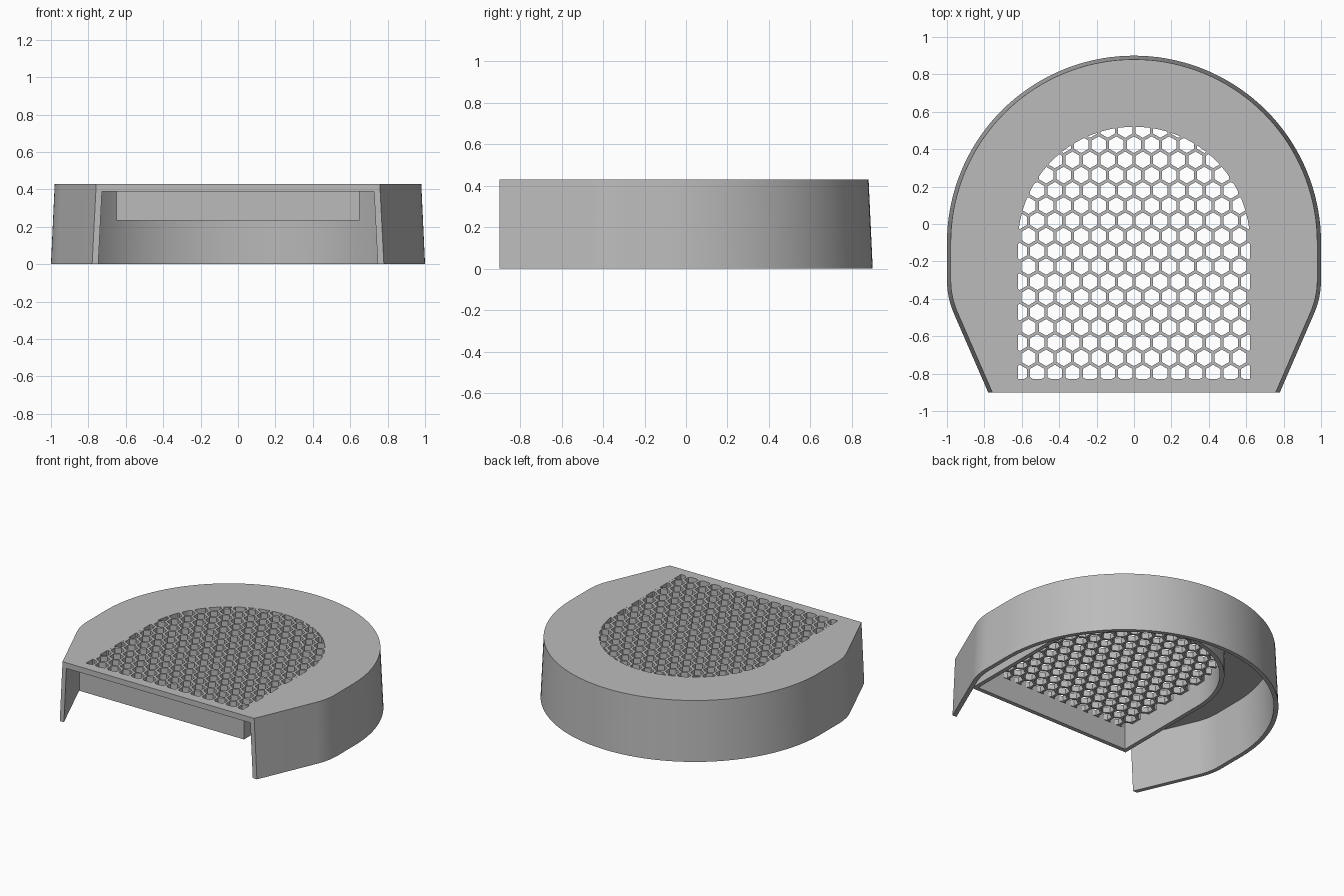
import bpy
import bmesh
from math import sin, cos, tan, pi, radians, sqrt
from mathutils import Vector

HEIGHT, PLATE_BOTTOM = 0.43, 0.39
FRONT, CENTRE_Y = -0.9, -0.1
TAPER, WALL = 0.02, 0.03

if "Cube" in bpy.data.objects:
    bpy.data.objects.remove(bpy.data.objects["Cube"])

grey = bpy.data.materials.new("plain grey")
grey.use_nodes = True
grey.diffuse_color = (0.5, 0.5, 0.5, 1)
grey.node_tree.nodes["Principled BSDF"].inputs["Base Color"].default_value = (0.5, 0.5, 0.5, 1)


def shell_outline(inset, front):
    """Round back, softly bent sides and straight cheeks running in to the front."""
    bend, bend_y, angle = 0.45, -0.3, radians(23.5)
    side = []
    for i in range(9):
        a = -angle * (1 - i / 8)
        side.append((1 - bend + (bend - inset) * cos(a), bend_y + (bend - inset) * sin(a)))
    x, y = side[0]
    side.insert(0, (x - (y - front) * tan(angle), front))
    r = 1 - inset
    back = [(r * cos(pi * i / 72), CENTRE_Y + r * sin(pi * i / 72)) for i in range(73)]
    return side + back + [(-px, py) for px, py in reversed(side)]


def grille_outline(grow):
    """Half round at the back, square at the front."""
    r = 0.62 + grow
    arc = [(r * cos(pi * i / 48), CENTRE_Y + r * sin(pi * i / 48)) for i in range(49)]
    return arc + [(-r, -0.83 - grow), (r, -0.83 - grow)]


def finish(bm, name):
    bmesh.ops.recalc_face_normals(bm, faces=bm.faces)
    mesh = bpy.data.meshes.new(name)
    bm.to_mesh(mesh)
    bm.free()
    mesh.materials.append(grey)
    obj = bpy.data.objects.new(name, mesh)
    bpy.context.collection.objects.link(obj)
    return obj


def loft(name, sections, ring=False):
    """Join stacked outlines; a ring closes on itself, otherwise the ends are capped."""
    bm = bmesh.new()
    loops = [[bm.verts.new((x, y, z)) for x, y in pts] for pts, z in sections]
    pairs = list(zip(loops, loops[1:]))
    if ring:
        pairs.append((loops[-1], loops[0]))
    else:
        bm.faces.new(loops[0])
        bm.faces.new(loops[-1])
    for a, b in pairs:
        for i in range(len(a)):
            j = (i + 1) % len(a)
            bm.faces.new((a[i], a[j], b[j], b[i]))
    return finish(bm, name)


def select_only(obj):
    bpy.ops.object.select_all(action='DESELECT')
    obj.select_set(True)
    bpy.context.view_layer.objects.active = obj


def cut(obj, cutter):
    cutter.hide_render = True
    mod = obj.modifiers.new("cut", 'BOOLEAN')
    mod.operation, mod.solver, mod.object = 'DIFFERENCE', 'EXACT', cutter
    select_only(obj)
    bpy.ops.object.modifier_apply(modifier=mod.name)
    bpy.data.objects.remove(cutter)


# Hexagonal cells, trimmed to the grille outline and extruded into cutters
def hex_cells():
    pitch, radius = 0.094, 0.0445
    bm = bmesh.new()
    for row in range(17):
        y = -0.797 + row * pitch * sqrt(3) / 2
        for col in range(-7, 8):
            x = (col + (0.5 if row % 2 == 0 else 0)) * pitch
            corners = [(x + radius * sin(k * pi / 3), y + radius * cos(k * pi / 3), PLATE_BOTTOM - 0.05)
                       for k in range(6)]
            bm.faces.new([bm.verts.new(c) for c in reversed(corners)])
    edge = grille_outline(0)
    for (x0, y0), (x1, y1) in zip(edge, edge[1:] + edge[:1]):
        bmesh.ops.bisect_plane(bm, geom=bm.verts[:] + bm.edges[:] + bm.faces[:], dist=1e-6,
                               plane_co=(x0, y0, 0), plane_no=(y1 - y0, x0 - x1, 0), clear_outer=True)
    bmesh.ops.delete(bm, geom=[f for f in bm.faces if f.calc_area() < 1e-5], context='FACES')
    made = bmesh.ops.extrude_face_region(bm, geom=bm.faces[:], use_keep_orig=True)["geom"]
    bmesh.ops.translate(bm, verts=[g for g in made if isinstance(g, bmesh.types.BMVert)],
                        vec=Vector((0, 0, 0.15)))
    return finish(bm, "hex_cutter")


# Tapered shell, hollow below and open at the front
shell = loft("shell", [(shell_outline(0, FRONT), 0), (shell_outline(TAPER, FRONT), HEIGHT)])
cavity = loft("cavity_cutter", [(shell_outline(WALL + TAPER * z / HEIGHT, FRONT - 0.1), z)
                                for z in (-0.1, PLATE_BOTTOM)])
cut(shell, cavity)
cut(shell, hex_cells())

# Thin skirt hanging below the plate around the grille
inner, outer = grille_outline(0), grille_outline(0.03)
skirt = loft("grille_skirt", [(outer, 0.235), (outer, PLATE_BOTTOM),
                              (inner, PLATE_BOTTOM), (inner, 0.235)], ring=True)

for part in (shell, skirt):
    select_only(part)
    bpy.ops.object.shade_smooth_by_angle(angle=radians(30))
